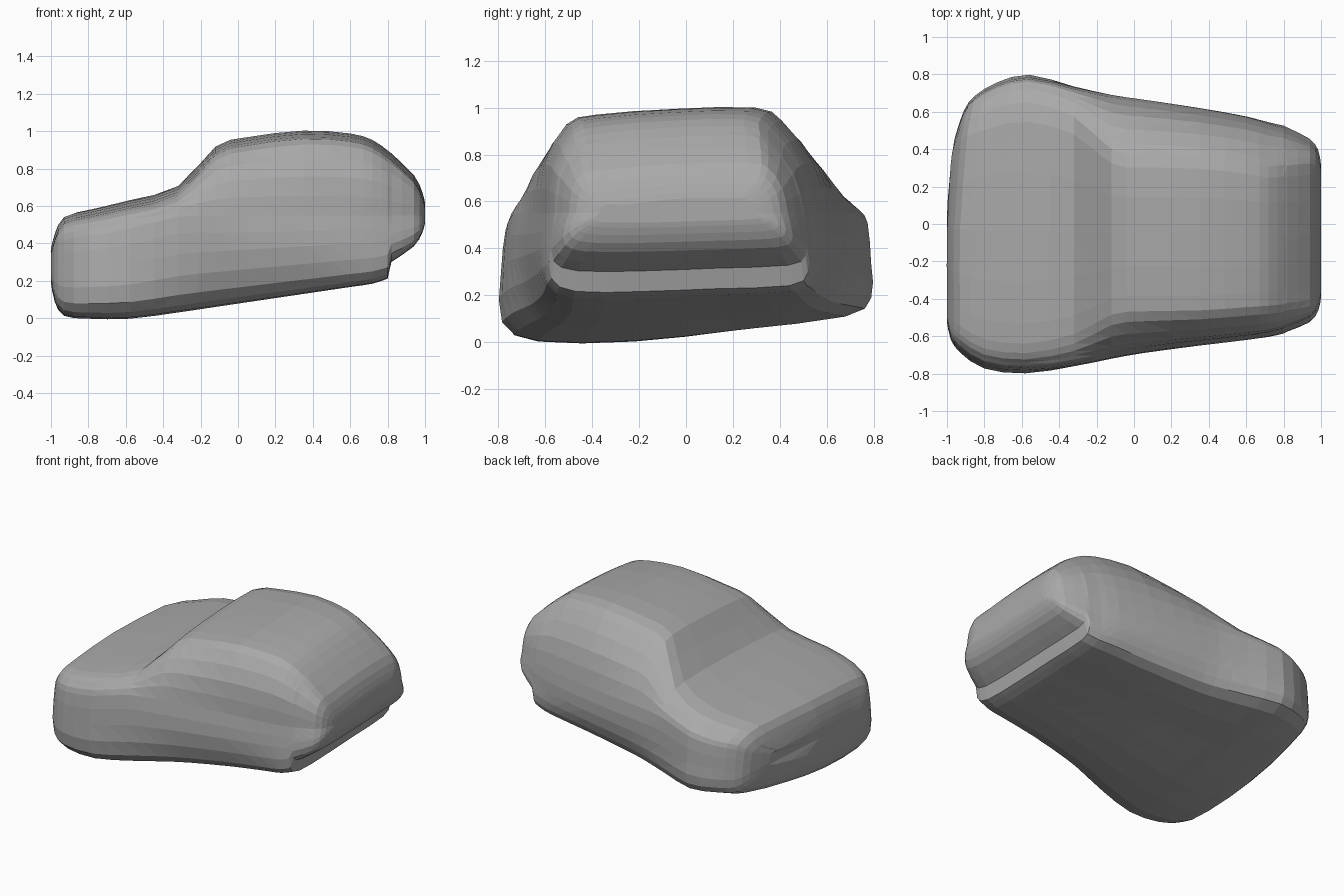
import bpy
import bmesh
from mathutils import Vector

# Remove the default cube
cube = bpy.data.objects.get("Cube")
if cube:
    bpy.data.objects.remove(cube, do_unlink=True)

# Single plain colour
paint = bpy.data.materials.new("plain grey")
paint.use_nodes = True
grey = (0.4, 0.4, 0.4, 1)
paint.diffuse_color = grey
paint.node_tree.nodes["Principled BSDF"].inputs["Base Color"].default_value = grey

# Stations: x, right side, left side, top, shoulder inset, lift above the floor
NOSE_TO_BUMPER = [
    (-1, -.52, .46, .38, .06, .19),
    (-.98, -.61, .6, .46, .07, .09),
    (-.93, -.68, .68, .55, .09, .015),
    (-.8, -.765, .75, .585, .1, 0),
    (-.58, -.79, .79, .635, .1, 0),
    (-.32, -.76, .735, .71, .12, 0),
    (-.12, -.72, .69, .92, .18, 0),
    (.05, -.69, .665, .97, .17, 0),
    (.35, -.65, .62, 1.005, .14, 0),
    (.6, -.62, .575, .99, .13, 0),
    (.72, -.6, .54, .955, .12, 0),
    (.8, -.58, .52, .9, .11, .015),
]
# The tailgate overhangs the bumper, so its lower edge is lifted
TAILGATE = [
    (.82, -.57, .51, .885, .11, .1),
    (.94, -.52, .45, .77, .08, .165),
    (.985, -.46, .39, .68, .07, .23),
    (1, -.39, .31, .62, .06, .28),
]


def floor_height(x, y):
    """The floor rises toward the tail and, mostly at the nose, to the left."""
    rise = max(0, x + .55) * .145
    roll = max(0, y + .15) * (.15 - .06 * (x + 1))
    return .005 + rise + roll


def spline(points, closed=False):
    """Add a smoothly interpolated point inside every span."""
    count = len(points)

    def at(i):
        return points[i % count] if closed else points[max(0, min(i, count - 1))]

    result = []
    for i in range(count):
        result.append(at(i))
        if closed or i < count - 1:
            result.append((9 * (at(i) + at(i + 1)) - at(i - 1) - at(i + 2)) / 16)
    return result


def section(station):
    """Closed ring running under, up the left side, over and down the right."""
    x, right, left, top, inset, lift = station
    width = left - right

    def low(y):
        return floor_height(x, y) + lift

    def side(y, share):
        """Height at a share of the way from the floor to the belt line."""
        base = low(y)
        belt = min(.55, base + .75 * (top - base))
        return base + share * (belt - base)

    def window(belt, shoulder, out):
        """Point on the gently bulging panel between belt and shoulder."""
        return ((belt[0] + shoulder[0]) / 2 + out,
                (belt[1] + shoulder[1]) / 2 + abs(out) * .5)

    # The cabin leans in further on its left; the sills tuck in between the wheels
    cabin = max(0, min(1, (top - .7) / .25))
    bulge = .012 + .024 * cabin
    tuck = .04 * max(0, 1 - (x - .15) ** 2 / .36)
    drop = .12 * (top - low(0))
    belt_l = (left - .015, side(left, 1))
    belt_r = (right + .02, side(right, 1))
    roof_l = (left - inset - .07 * cabin, top - drop * .6)
    roof_r = (right + inset, top - .025 - drop * .5)

    ring = [(y, low(y)) for y in (right + width * .1 + tuck, right + width * .36,
                                  right + width * .64, left - width * .07 - tuck)]
    ring += [(left - tuck, side(left, .17)), (left, side(left, .55)), belt_l]
    ring += [window(belt_l, roof_l, bulge), roof_l]
    ring += [(roof_l[0] - width * .09, top - .005),
             (right + width * .48, top - .01), (roof_r[0] + width * .1, top - .035)]
    ring += [roof_r, window(belt_r, roof_r, -bulge)]
    ring += [belt_r, (right, side(right, .6)), (right + .005 + tuck, side(right, .17))]
    # The left corner of the nose sweeps back
    sweep = max(0, -x - .5) * .4
    ring = [Vector((x + sweep * max(0, y) ** 2, y, z)) for y, z in ring]
    return spline(ring, closed=True)


def skin(stations):
    """Rings through the stations, with smooth rings added between them."""
    rails = [spline(list(rail)) for rail in zip(*map(section, stations))]
    return list(zip(*rails))


# Car body: one closed shell with a hard step over the bumper
bm = bmesh.new()
loops = [[bm.verts.new(p) for p in ring]
         for ring in skin(NOSE_TO_BUMPER) + skin(TAILGATE)]
for a, b in zip(loops, loops[1:]):
    for i in range(len(a)):
        j = (i + 1) % len(a)
        bm.faces.new((a[i], a[j], b[j], b[i]))
ends = [bm.faces.new(loops[0]), bm.faces.new(loops[-1])]
bmesh.ops.poke(bm, faces=ends)
bmesh.ops.recalc_face_normals(bm, faces=bm.faces[:])
bmesh.ops.triangulate(bm, faces=bm.faces[:])

mesh = bpy.data.meshes.new("car_body")
bm.to_mesh(mesh)
bm.free()
mesh.materials.append(paint)
body = bpy.data.objects.new("car_body", mesh)
bpy.context.collection.objects.link(body)
